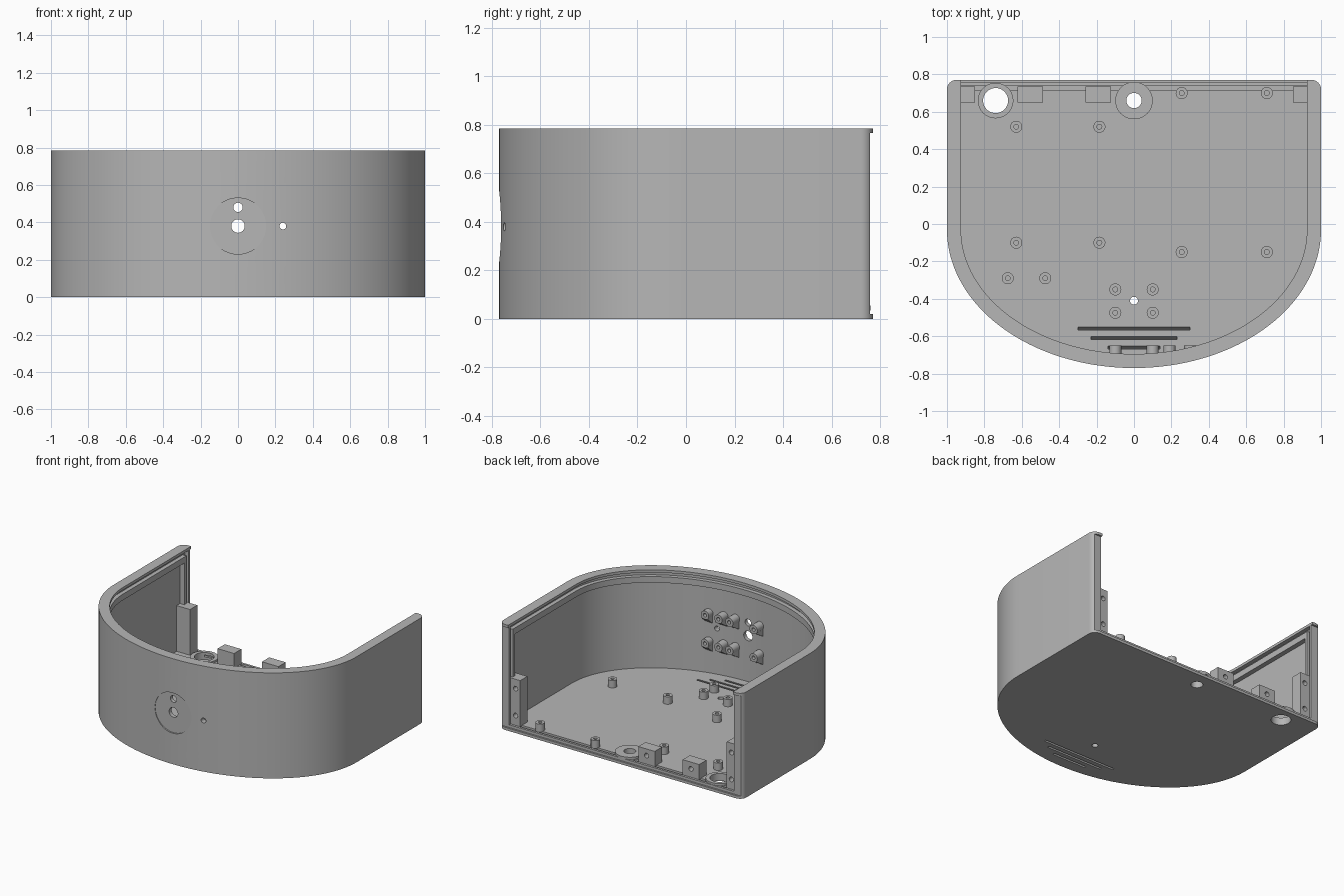
import bpy, bmesh, math
from mathutils import Matrix, Vector

if "Cube" in bpy.data.objects:
    bpy.data.objects.remove(bpy.data.objects["Cube"])

grey = bpy.data.materials.new("light grey plastic")
grey.diffuse_color = (0.47, 0.47, 0.47, 1)
grey.use_nodes = True
grey.node_tree.nodes["Principled BSDF"].inputs["Base Color"].default_value = grey.diffuse_color

FLOOR, TOP, MID = 0.04, 0.785, 0.38   # floor top, rim height, front hole height
CURVE_Y, CURVE_B = -0.03, 0.74        # centre and depth of the curved front


def finish(bm, name):
    bmesh.ops.recalc_face_normals(bm, faces=bm.faces)
    me = bpy.data.meshes.new(name)
    bm.to_mesh(me)
    bm.free()
    ob = bpy.data.objects.new(name, me)
    bpy.context.collection.objects.link(ob)
    me.materials.append(grey)
    return ob


def prism(name, pts, z0, z1, shear=0):
    bm = bmesh.new()
    lo = [bm.verts.new((x, y, z0)) for x, y in pts]
    hi = [bm.verts.new((x, y + shear, z1)) for x, y in pts]
    bm.faces.new(lo)
    bm.faces.new(hi)
    n = len(pts)
    for i in range(n):
        j = (i + 1) % n
        bm.faces.new((lo[i], lo[j], hi[j], hi[i]))
    return finish(bm, name)


def box(name, x0, x1, y0, y1, z0, z1):
    return prism(name, [(x0, y0), (x1, y0), (x1, y1), (x0, y1)], z0, z1)


def rod(name, start, end, r, r2=None, seg=32):
    a, b = Vector(start), Vector(end)
    bm = bmesh.new()
    turn = (b - a).to_track_quat('Z', 'Y').to_matrix().to_4x4()
    bmesh.ops.create_cone(bm, cap_ends=True, segments=seg, radius1=r,
                          radius2=r if r2 is None else r2, depth=(b - a).length,
                          matrix=Matrix.Translation((a + b) / 2) @ turn)
    return finish(bm, name)


def modify(ob, tools, op='DIFFERENCE'):
    for t in tools:
        m = ob.modifiers.new("cut", 'BOOLEAN')
        m.operation, m.solver, m.object = op, 'EXACT', t
        with bpy.context.temp_override(object=ob, active_object=ob):
            bpy.ops.object.modifier_apply(modifier=m.name)
        bpy.data.objects.remove(t)
    return ob


def outline(inset, back, corner=0.0):
    """Straight sides with a half-ellipse front, optionally rounded rear corners."""
    pts = []
    for i in range(97):
        a = math.pi + math.pi * i / 96
        pts.append(((1 - inset) * math.cos(a),
                    CURVE_Y + (CURVE_B - inset) * math.sin(a)))
    w = 1 - inset
    if not corner:
        return pts + [(w, back), (-w, back)]
    for side, start in ((1, 0), (-1, math.pi / 2)):
        for i in range(9):
            a = start + math.pi / 2 * i / 8
            pts.append((side * (w - corner) + corner * math.cos(a),
                        back - corner + corner * math.sin(a)))
    return pts


# Shell: solid body hollowed out, with lid groove and rear panel groove
shell = prism("shell", outline(0, 0.77, 0.05), 0, TOP)
cuts = [
    prism("cavity", outline(0.075, 1), FLOOR, 1),
    prism("wall_recess", outline(0.04, 0.69), FLOOR, 0.69),
    prism("lid_groove", outline(0.045, 0.73), 0.735, 0.765),
    box("panel_groove", -0.955, 0.955, 0.715, 0.74, 0.02, 0.765),
    box("rear_trim", -1.1, 1.1, 0.757, 1, 0.02, 0.765),
    # Front dial recess and holes
    rod("dial", (0, -0.9, MID), (0, -0.759, MID), 0.15, seg=64),
    rod("hole", (0, -0.9, MID), (0, -0.6, MID), 0.036),
    rod("hole", (0, -0.9, 0.48), (0, -0.6, 0.48), 0.025),
    rod("hole", (0.24, -0.9, MID), (0.24, -0.6, MID), 0.018),
    rod("hole", (0, -0.41, -0.1), (0, -0.41, 0.1), 0.021),
    rod("hole", (-0.74, 0.66, -0.1), (-0.74, 0.66, 0.1), 0.067),
    rod("hole", (0, 0.66, -0.1), (0, 0.66, 0.1), 0.041),
]
# Slanted sound slots through the floor
for half, y in ((0.3, -0.56), (0.23, -0.61), (0.14, -0.66)):
    slot = [(-half, y - 0.031), (half, y - 0.031), (half, y - 0.015), (-half, y - 0.015)]
    cuts.append(prism("slot", slot, -0.02, 0.06, shear=0.031))
modify(shell, cuts)

# Raised rings around the floor holes
for name, x, r_out, r_in in (("wide_ring", -0.74, 0.095, 0.067),
                             ("small_ring", 0, 0.1, 0.041)):
    ring = rod(name, (x, 0.66, 0.035), (x, 0.66, 0.055), r_out, seg=48)
    modify(ring, [rod("bore", (x, 0.66, 0), (x, 0.66, 0.1), r_in)])

# Floor standoffs for the boards
spots = [(x, y) for x in (-0.63, -0.185) for y in (0.52, -0.10)]
spots += [(x, y) for x in (0.255, 0.71) for y in (0.70, -0.15)]
spots += [(x, y) for x in (-0.1, 0.1) for y in (-0.35, -0.475)]
spots += [(-0.675, -0.29), (-0.475, -0.29)]
for x, y in spots:
    post = rod("floor_standoff", (x, y, 0.035), (x, y, 0.095), 0.032, seg=24)
    modify(post, [rod("bore", (x, y, 0.05), (x, y, 0.2), 0.013, seg=16)])

# Rear screw blocks on the floor
for x in (-0.555, -0.19):
    block = box("screw_block", x - 0.068, x + 0.068, 0.65, 0.735, 0.035, 0.15)
    modify(block, [rod("bore", (x, 0.68, 0.1), (x, 0.8, 0.1), 0.018, seg=16)])

# Corner screw posts, with a wider foot
for s in (-1, 1):
    x0, x1 = sorted((s * 0.85, s * 0.962))
    post = box("corner_post", x0, x1, 0.65, 0.735, 0.035, 0.38)
    modify(post, [rod("bore", (s * 0.888, 0.68, z), (s * 0.888, 0.8, z), 0.018, seg=16)
                  for z in (0.11, 0.31)])

# Standoffs on the inside of the front wall, each with a sloped support
for x in (-0.1, 0.1, 0.19, 0.3):
    for z in (MID - 0.105, MID + 0.105):
        wall = CURVE_Y - CURVE_B * math.sqrt(1 - x * x) + 0.02
        peg = rod("wall_standoff", (x, wall, z), (x, -0.65, z), 0.032, seg=24)
        bm = bmesh.new()
        tri = [(wall, z), (-0.65, z), (-0.65, z - 0.028), (wall, z - 0.085)]
        left = [bm.verts.new((x - 0.026, y, h)) for y, h in tri]
        right = [bm.verts.new((x + 0.026, y, h)) for y, h in tri]
        bm.faces.new(left)
        bm.faces.new(right)
        for i in range(4):
            j = (i + 1) % 4
            bm.faces.new((left[i], left[j], right[j], right[i]))
        modify(peg, [finish(bm, "support")], 'UNION')
        modify(peg, [rod("bore", (x, -0.69, z), (x, -0.6, z), 0.013, seg=16)])

# Smooth curves, keep hard edges
for ob in bpy.context.scene.objects:
    ob.select_set(True)
bpy.context.view_layer.objects.active = shell
bpy.ops.object.shade_smooth_by_angle(angle=math.radians(30))
